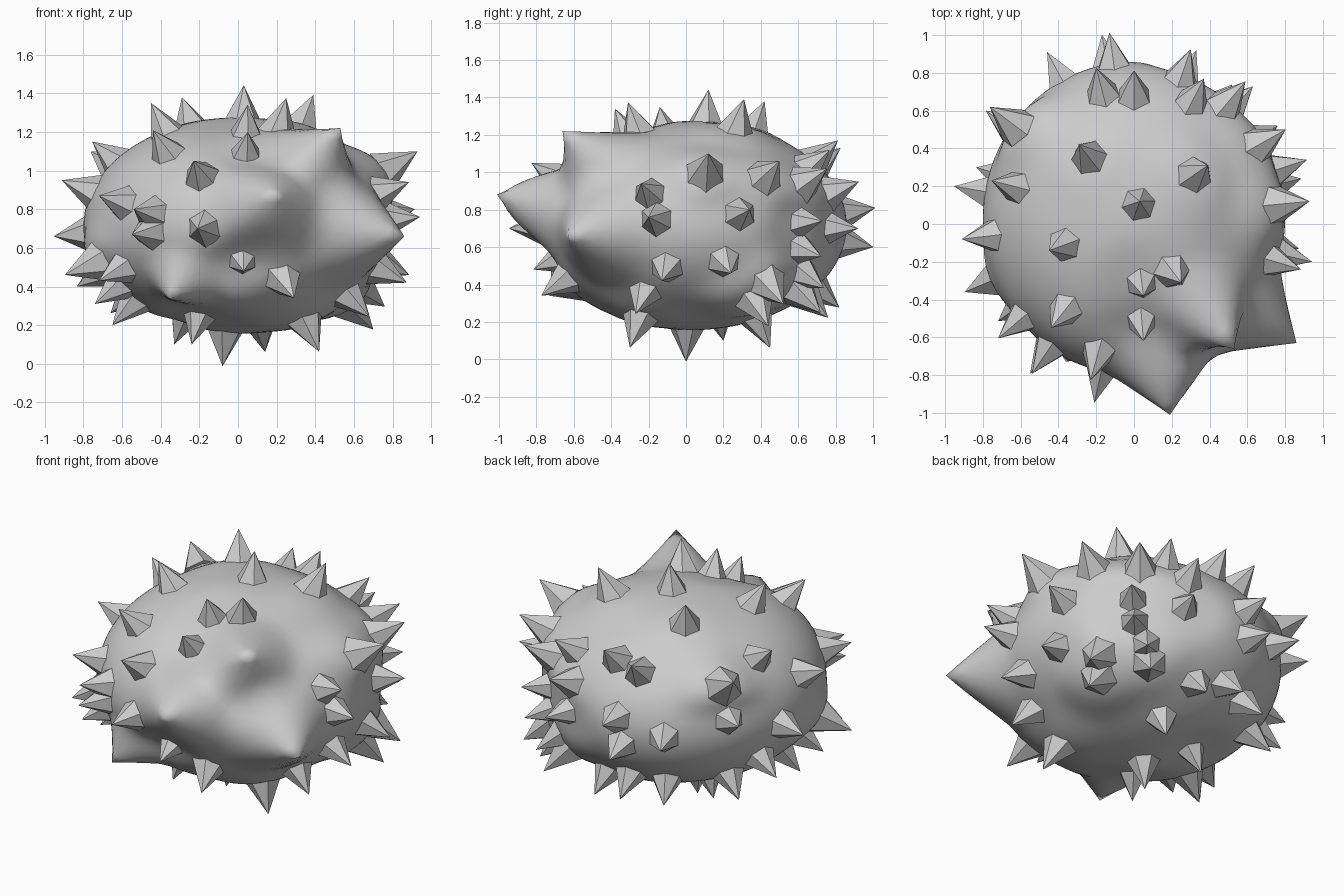
import bpy, bmesh, math
from mathutils import Vector

if "Cube" in bpy.data.objects:
    bpy.data.objects.remove(bpy.data.objects["Cube"])

CENTRE = Vector((0, 0.03, 0.715))
RADII = Vector((0.8, 0.83, 0.56))
EXPOSED = 0.17   # length of spike standing out of the body
SHELL = RADII + Vector((EXPOSED, EXPOSED, EXPOSED))

# Material
grey = bpy.data.materials.new("plain grey")
grey.use_nodes = True
colour = (0.6, 0.6, 0.6, 1)
grey.diffuse_color = colour
grey.node_tree.nodes["Principled BSDF"].inputs["Base Color"].default_value = colour

# Axis and direction in which the spikes of each side point
SIDES = {"top": (2, 1), "underside": (2, -1), "front": (1, -1),
         "back": (1, 1), "right": (0, -1), "left": (0, 1)}

# Spike tips, placed across their side; the height follows from the shell,
# with an optional push outwards where the body swells or dips
SPIKES = {
    "top": [(.03, .12), (-.29, .42, .03), (-.45, -.14), (.39, .31, .04),
            (.25, -.31), (.05, -.38, -.04), (.05, -.62, -.07), (-.44, -.55)],
    "front": [(-.23, 1.05), (-.72, .87), (-.54, .8), (-.55, .67),
              (-.21, .7), (.03, .48, -.1), (.29, .34), (-.72, .43)],
    "right": [(.23, 1.15), (-.08, .95), (-.36, .46, .07), (.2, .66),
              (.3, .4), (-.3, .31), (.62, 1.1, .17), (.6, .82)],
    "left": [(-.13, .42), (-.2, .76), (.12, 1.1, .11), (-.24, .94),
             (.34, .8), (.24, .46), (.5, 1.06, .08)],
    "back": [(0, 1.17), (-.2, 1.13), (.37, 1.12), (.3, .95),
             (.59, 1.02, .05), (.63, .74, -.06), (.61, .55, -.05),
             (.33, .7, -.05), (.52, .38), (-.46, .7), (-.17, .6), (-.13, .81)],
    "underside": [(-.08, 0), (.42, -.3, .04), (.68, -.27), (-.24, -.3, -.05),
                  (-.33, .2, -.06), (-.65, -.2), (.14, .45), (.1, .76),
                  (.48, .72, .08), (.76, .52, .14), (.7, .44, .13),
                  (-.66, .42), (-.35, .72), (-.12, .82)],
}

# Blunt horns pulled out of the body: tip and reach
HORNS = [
    ((0.19, -1.01, 0.88), 0.34),
    ((0.53, -0.66, 1.22), 0.30),
    ((0.86, -0.63, 0.66), 0.34),
    ((-0.36, -0.73, 0.34), 0.22),
]


def relative(p):
    """Position in a space where the body is a unit ball."""
    q = p - CENTRE
    return Vector([q[i] / RADII[i] for i in range(3)])


def solve_tip(side, a, b, push=0):
    axis, sign = SIDES[side]
    others = [i for i in range(3) if i != axis]
    tip = Vector((0, 0, 0))
    rest = 1
    for i, value in zip(others, (a, b)):
        tip[i] = value
        rest -= ((value - CENTRE[i]) / SHELL[i]) ** 2
    tip[axis] = CENTRE[axis] + sign * (SHELL[axis] * math.sqrt(max(0, rest)) + push)
    return tip


def add_object(name, bm):
    mesh = bpy.data.meshes.new(name)
    bm.to_mesh(mesh)
    bm.free()
    mesh.materials.append(grey)
    bpy.context.collection.objects.link(bpy.data.objects.new(name, mesh))


def add_spikes(name, tips, length=0.22, radius=0.115):
    bm = bmesh.new()
    for tip in tips:
        turn = relative(tip).to_track_quat("Z", "Y")
        cone = bmesh.ops.create_cone(bm, segments=6, radius1=radius, radius2=0,
                                     depth=length, cap_ends=True)
        for v in cone["verts"]:
            v.co = tip + turn @ (v.co - Vector((0, 0, length / 2)))
    add_object(name, bm)


def add_body(tips):
    bm = bmesh.new()
    bmesh.ops.create_icosphere(bm, subdivisions=5, radius=1)
    # Swell or shrink the skin so it meets the foot of each spike
    feet = []
    for tip in tips:
        foot = relative(tip - relative(tip).normalized() * EXPOSED)
        feet.append((foot.normalized(), foot.length - 1))
    for v in bm.verts:
        total, swell = 0.3, 0
        for direction, offset in feet:
            w = math.exp(-((v.co - direction).length / 0.2) ** 2)
            total += w
            swell += w * offset
        v.co = CENTRE + v.co * RADII * (1 + swell / total)
    # Pull the horns
    for tip, reach in HORNS:
        tip = Vector(tip)
        aim = relative(tip).normalized()
        base = min((v.co.copy() for v in bm.verts),
                   key=lambda c: (relative(c).normalized() - aim).length)
        for v in bm.verts:
            w = max(0, 1 - (v.co - base).length / reach) ** 1.4
            v.co += (tip - base) * w
    for f in bm.faces:
        f.smooth = True
    add_object("body", bm)


all_tips = []
for side, places in SPIKES.items():
    tips = [solve_tip(side, *place) for place in places]
    add_spikes(side + "_spikes", tips)
    all_tips += tips
add_body(all_tips)
